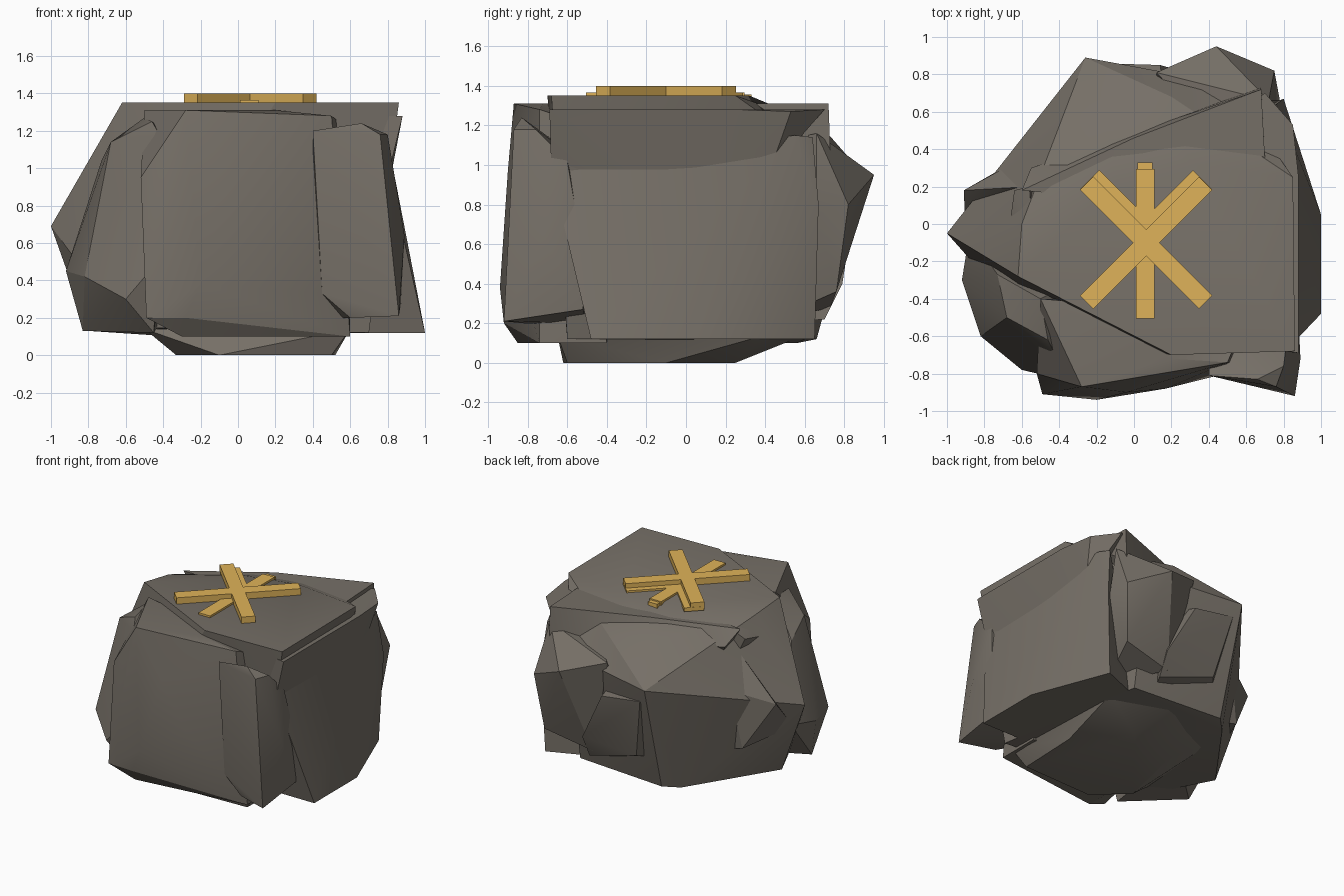
import bpy
import bmesh
from math import radians
from mathutils import Matrix, Vector

default_cube = bpy.data.objects.get("Cube")
if default_cube:
    bpy.data.objects.remove(default_cube, do_unlink=True)


def make_material(name, colour):
    material = bpy.data.materials.new(name)
    material.use_nodes = True
    material.diffuse_color = (*colour, 1)
    shader = material.node_tree.nodes["Principled BSDF"]
    shader.inputs["Base Color"].default_value = (*colour, 1)
    shader.inputs["Roughness"].default_value = .9
    return material


stone = make_material("warm grey stone", (.18, .16, .135))
gold = make_material("ochre gold", (.74, .45, .1))


def finish(name, bm, material):
    bmesh.ops.recalc_face_normals(bm, faces=bm.faces)
    mesh = bpy.data.meshes.new(name)
    bm.to_mesh(mesh)
    bm.free()
    mesh.materials.append(material)
    obj = bpy.data.objects.new(name, mesh)
    bpy.context.collection.objects.link(obj)
    return obj


def chunk(name, points):
    """Faceted piece of rock: the convex hull of its corner points."""
    bm = bmesh.new()
    for point in points:
        bm.verts.new(point)
    hull = bmesh.ops.convex_hull(bm, input=bm.verts)
    unused = [v for v in hull["geom_interior"] if isinstance(v, bmesh.types.BMVert)]
    bmesh.ops.delete(bm, geom=unused, context="VERTS")
    bmesh.ops.dissolve_limit(bm, angle_limit=radians(2), verts=bm.verts, edges=bm.edges)
    obj = finish(name, bm, stone)
    bpy.ops.object.select_all(action="DESELECT")
    obj.select_set(True)
    bpy.context.view_layer.objects.active = obj
    bpy.ops.object.shade_smooth_by_angle(angle=radians(24))


def bar(name, centre, size, turn=0):
    """Straight flat-topped bar of the emblem."""
    bm = bmesh.new()
    bmesh.ops.create_cube(bm, size=1)
    placing = Matrix.Translation(Vector(centre)) @ Matrix.Rotation(turn, 4, "Z")
    bm.transform(placing @ Matrix.Diagonal((*size, 1)))
    finish(name, bm, gold)


# Main body: flat top, pointed left side, sloping back
chunk("rock_body", [
    (-.62, -.28, 1.35), (.2, -.7, 1.35), (.86, -.68, 1.35), (.85, .25, 1.35),
    (.3, .32, 1.35), (-.1, .22, 1.35), (-.6, 0, 1.31),
    (-.15, .58, 1.22), (.2, .68, 1.2),
    (-1, -.05, .69), (-.26, .89, .96), (.5, .75, 1),
    (-.25, .66, .12), (-.35, .56, .1), (.5, .6, .12), (.7, -.6, .12),
    (-.6, -.5, .15), (-.8, -.05, .13)])

# Narrow foot that the rock stands on
chunk("foot", [
    (-.33, -.4, 0), (-.1, -.62, 0), (.5, -.6, 0), (.52, -.1, 0), (.2, .25, 0), (-.2, .15, 0),
    (-.5, -.45, .14), (.6, -.65, .14), (.55, .4, .14), (.1, .6, .14), (-.45, .3, .14)])

# Front slab with a flat step just under the top
chunk("front_slab", [
    (-.5, -.4, 1.31), (-.28, -.87, 1.31), (.2, -.72, 1.31), (.5, -.74, 1.28),
    (-.52, -.8, .95), (-.49, -.91, .2), (-.28, -.92, .2), (-.2, -.94, .38), (-.04, -.9, .97),
    (.17, -.88, .6), (.45, -.81, .33), (.6, -.74, .1), (-.3, -.85, .1),
    (.6, -.4, .1), (.6, -.5, 1.2), (-.3, -.4, .1)])

# Block filling the front right corner, undercut at the bottom
chunk("front_right_block", [
    (.4, -.81, 1.2), (.66, -.83, 1.24), (.76, -.87, 1.18), (.8, -.76, 1.18), (.82, -.6, 1.02),
    (.45, -.81, .33), (.86, -.92, .21), (.89, -.72, .64),
    (.88, -.52, .55), (.87, -.52, .27), (.6, -.82, .2),
    (.4, -.5, 1), (.4, -.5, .2)])

# Left front shoulder, set back behind the front slab
chunk("left_shoulder", [
    (-.68, -.5, 1.14), (-.46, -.62, 1.25), (-.42, -.7, 1.18), (-.73, -.27, 1.04), (-.5, -.4, 1.27),
    (-.92, -.3, .45), (-.88, -.05, .5), (-.82, -.6, .42), (-.83, -.38, .13), (-.6, -.78, .3),
    (-.43, -.82, .5), (-.45, -.72, .12), (-.3, -.3, 1.1), (-.4, 0, .2)])

# Left rear shards
chunk("left_shard", [
    (-.91, .18, .76), (-.9, -.05, .5), (-.62, .34, .85), (-.7, .3, .4),
    (-.55, .2, 1.15), (-.3, .3, .3), (-.3, 0, .9)])
chunk("left_tooth", [
    (-.66, .03, 1.17), (-.64, .18, 1.2), (-.56, .2, 1.25), (-.53, -.14, 1.27),
    (-.6, -.1, .9), (-.4, 0, 1), (-.5, .2, .9)])

# Overhanging lip along the right side
chunk("right_lip", [
    (.88, -.69, 1.28), (.88, .25, 1.28), (.85, .53, 1.27), (.7, .7, 1.28),
    (.8, -.68, .95), (.81, 0, .92), (.8, .42, .96),
    (.4, -.6, 1.28), (.4, .5, 1.28), (.4, 0, .95)])

# Flared lower right slab
chunk("right_slab", [
    (.81, -.68, .96), (.82, 0, .93), (.81, .42, .97), (.8, .55, 1.15), (.76, .64, 1.14),
    (.8, .67, .8), (.88, -.52, .55), (1, -.48, .12), (1, .05, .12), (.77, .65, .12),
    (.4, .5, .12), (.4, -.48, .12), (.4, 0, .95)])

# Raised ridge behind the emblem
chunk("back_ridge", [
    (-.6, .18, 1.27), (-.55, .3, 1.16), (0, .46, 1.31), (.68, .72, 1.31), (.7, .35, 1.31),
    (.68, .73, 1.05), (.2, .1, 1.3), (-.4, .2, .9), (.4, .3, .9)])

# Rear bulges
chunk("back_bulge", [
    (.44, .95, .95), (.75, .82, .8), (.72, .66, 1.16), (.12, .81, 1.05),
    (.78, .66, .75), (.7, .76, .36), (.35, .8, .6), (.3, .73, .28),
    (.1, .5, .5), (.5, .4, 1.1), (.6, .4, .2)])
chunk("back_wedge", [
    (.14, .85, .8), (-.2, .86, .85), (-.1, .76, .36), (.35, .79, .4), (.35, .7, .22),
    (.2, .4, .9), (.2, .4, .2), (-.3, .5, .3)])

# Emblem: two crossed bars, with wider thin arms under their rear ends
for side, name in ((1, "rising"), (-1, "falling")):
    turn = radians(45 * side)
    bar(name + "_bar", (.065, -.1, 1.375), (.9, .1, .05), turn)
    bar(name + "_under_arm", (.065 + .125 * side, .06, 1.35), (.5, .145, .03), turn)

# Thin upright bar of the emblem
bar("upright_bar", (.06, -.105, 1.345), (.1, .8, .04))
bar("upright_bar_tip", (.06, .3, 1.335), (.08, .06, .04))
